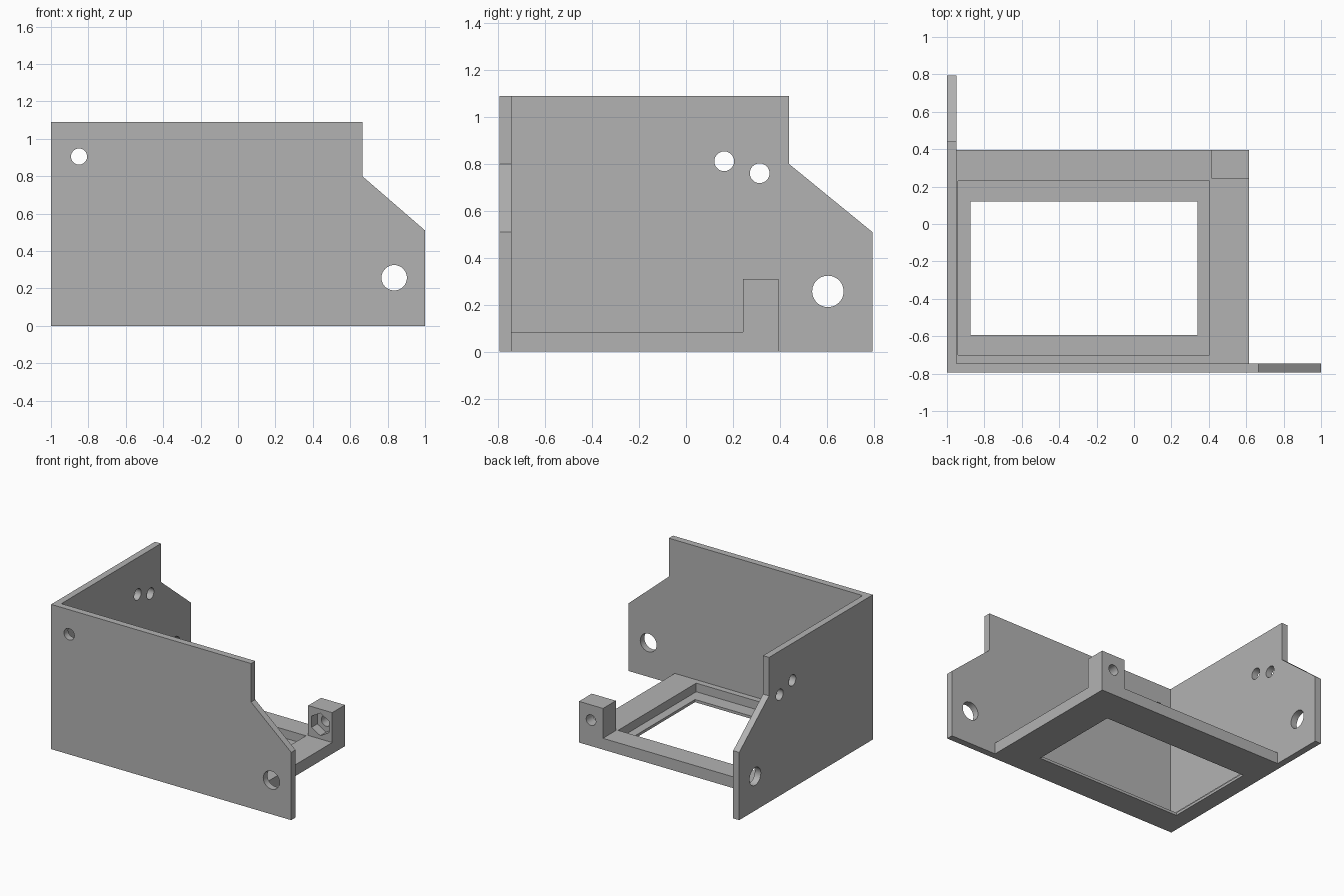
import bpy, bmesh, math
from mathutils import Vector, Matrix

default_cube = bpy.data.objects.get("Cube")
if default_cube:
    bpy.data.objects.remove(default_cube, do_unlink=True)

grey = bpy.data.materials.new("plain grey")
grey.use_nodes = True
COLOUR = (0.45, 0.45, 0.45, 1)
grey.diffuse_color = COLOUR
grey.node_tree.nodes["Principled BSDF"].inputs["Base Color"].default_value = COLOUR


def finish(name, bm):
    bmesh.ops.recalc_face_normals(bm, faces=bm.faces)
    mesh = bpy.data.meshes.new(name)
    bm.to_mesh(mesh)
    bm.free()
    mesh.materials.append(grey)
    obj = bpy.data.objects.new(name, mesh)
    bpy.context.collection.objects.link(obj)
    return obj


def plate(name, outline, thickness):
    """Extrude an outline of points along a thickness vector."""
    bm = bmesh.new()
    face = bm.faces.new([bm.verts.new(p) for p in outline])
    ext = bmesh.ops.extrude_face_region(bm, geom=[face])
    moved = [g for g in ext["geom"] if isinstance(g, bmesh.types.BMVert)]
    bmesh.ops.translate(bm, verts=moved, vec=Vector(thickness))
    return finish(name, bm)


def box(name, lo, hi):
    (x0, y0, z0), (x1, y1, z1) = lo, hi
    outline = [(x0, y0, z0), (x1, y0, z0), (x1, y1, z0), (x0, y1, z0)]
    return plate(name, outline, (0, 0, z1 - z0))


def drill(name, centre, axis, radius, depth, sides=48):
    """Cylinder or prism cutter along x or y."""
    bm = bmesh.new()
    turn = Matrix.Rotation(math.pi / 2, 4, "Y" if axis == "X" else "X")
    bmesh.ops.create_cone(bm, cap_ends=True, segments=sides, radius1=radius,
                          radius2=radius, depth=depth,
                          matrix=Matrix.Translation(centre) @ turn)
    return finish(name, bm)


def cut(target, *cutters):
    bpy.context.view_layer.objects.active = target
    for c in cutters:
        c.hide_render = True
        mod = target.modifiers.new("cut", "BOOLEAN")
        mod.operation, mod.solver, mod.object = "DIFFERENCE", "EXACT", c
        bpy.ops.object.modifier_apply(modifier=mod.name)
        bpy.data.objects.remove(c, do_unlink=True)


def smooth_holes(obj):
    bpy.ops.object.select_all(action="DESELECT")
    obj.select_set(True)
    bpy.context.view_layer.objects.active = obj
    bpy.ops.object.shade_smooth_by_angle(angle=math.radians(25))


FRONT, BACK, T = -0.795, 0.795, 0.05
TOP, SHOULDER, LOW = 1.09, 0.80, 0.51


def wall_profile(start, step, end):
    return [(start, 0), (end, 0), (end, LOW), (step, SHOULDER), (step, TOP), (start, TOP)]


# Front wall with its two holes
front_wall = plate("front_wall", [(x, FRONT, z) for x, z in wall_profile(-1, 0.665, 1)], (0, T, 0))
cut(front_wall,
    drill("small_hole", (-0.85, FRONT, 0.905), "Y", 0.043, 0.3),
    drill("large_hole", (0.835, FRONT, 0.257), "Y", 0.068, 0.3))

# Side wall with its three holes
side_wall = plate("side_wall", [(-1, y, z) for y, z in wall_profile(FRONT + T, 0.44, BACK)], (T, 0, 0))
cut(side_wall,
    drill("hole_a", (-1, 0.163, 0.812), "X", 0.042, 0.3),
    drill("hole_b", (-1, 0.314, 0.761), "X", 0.042, 0.3),
    drill("large_hole", (-1, 0.605, 0.257), "X", 0.067, 0.3))

# Base frame with stepped window
DECK, LEDGE = 0.085, 0.02
base_frame = box("base_frame", (-0.95, FRONT + T, 0), (0.615, 0.395, DECK))
cut(base_frame,
    box("recess", (-0.94, -0.70, LEDGE), (0.405, 0.23, 0.3)),
    box("opening", (-0.875, -0.593, -0.1), (0.34, 0.12, 0.3)))

# Corner lug with bolt hole and hexagonal nut pocket
lug = box("corner_lug", (0.415, 0.243, DECK), (0.615, 0.395, 0.31))
cut(lug,
    drill("bolt_hole", (0.515, 0.32, 0.195), "Y", 0.04, 0.6),
    drill("nut_pocket", (0.515, 0.243, 0.195), "Y", 0.085, 0.14, sides=6))

for part in (front_wall, side_wall, lug):
    smooth_holes(part)
